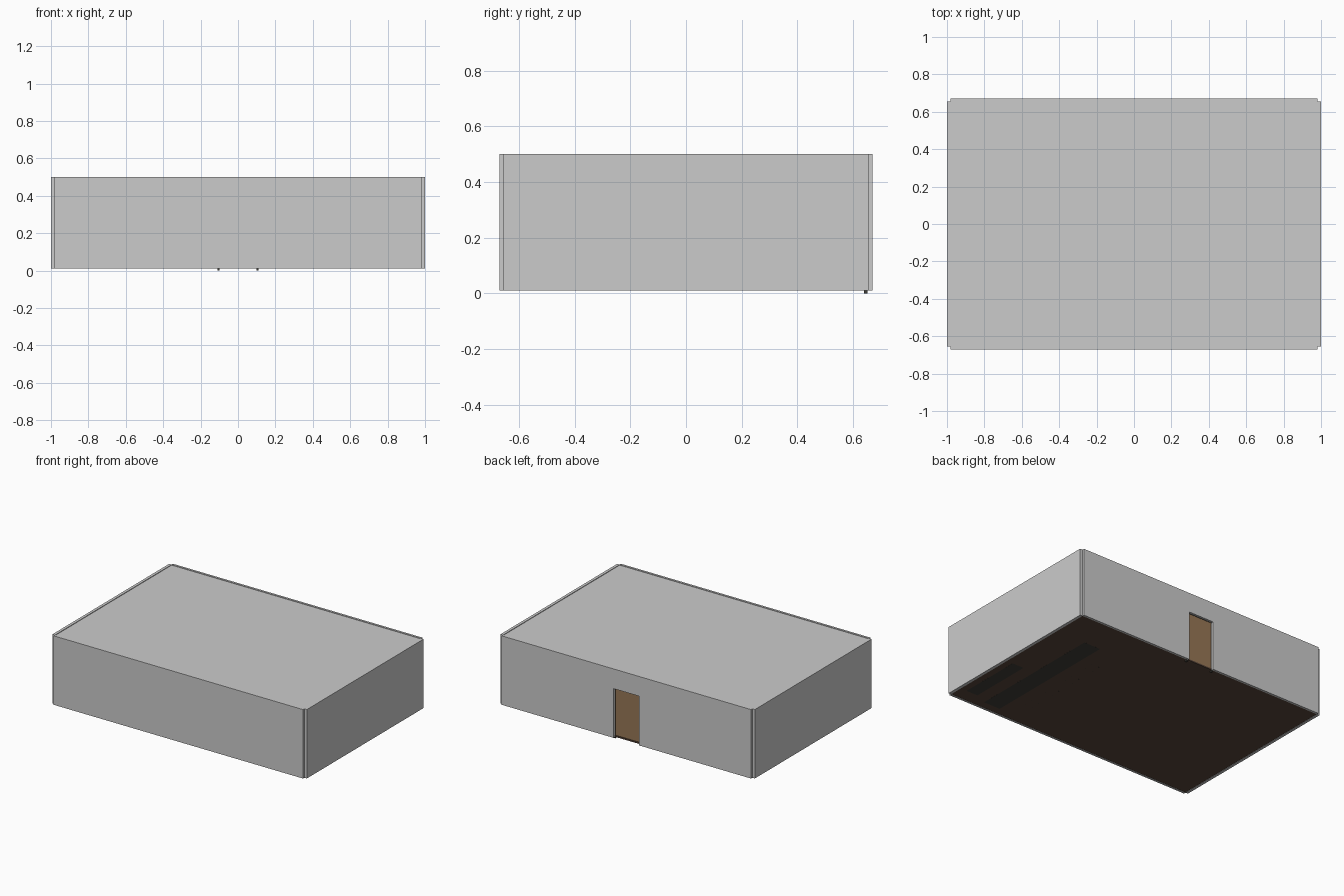
import bpy
import bmesh

if "Cube" in bpy.data.objects:
    bpy.data.objects.remove(bpy.data.objects["Cube"])


def material(name, rgb):
    m = bpy.data.materials.new(name)
    m.diffuse_color = (*rgb, 1)
    m.use_nodes = True
    m.node_tree.nodes["Principled BSDF"].inputs["Base Color"].default_value = m.diffuse_color
    return m


def boxes(name, spans, mat=None):
    """One object from boxes given as (x0, x1, y0, y1, z0, z1)."""
    bm = bmesh.new()
    for x0, x1, y0, y1, z0, z1 in spans:
        verts = bmesh.ops.create_cube(bm, size=1)["verts"]
        for v in verts:
            v.co.x = x1 if v.co.x > 0 else x0
            v.co.y = y1 if v.co.y > 0 else y0
            v.co.z = z1 if v.co.z > 0 else z0
    mesh = bpy.data.meshes.new(name)
    bm.to_mesh(mesh)
    bm.free()
    ob = bpy.data.objects.new(name, mesh)
    bpy.context.collection.objects.link(ob)
    if mat:
        mesh.materials.append(mat)
    return ob


door_wood = material("door_wood", (0.31, 0.187, 0.093))
floor_wood = material("floor_wood", (0.10, 0.06, 0.042))
dark = material("dark_wood", (0.05, 0.048, 0.04))

X, Y = 1.0, 0.67            # outer faces
XI, YI = 0.98, 0.655        # inner faces
Z0, Z1 = 0.01, 0.50
DOOR, DOOR_TOP = 0.10, 0.36

# Walls, with notched outer corners
boxes("front_wall", [(-XI, XI, -Y, -YI, Z0, Z1)])
for name, s in (("left_wall", -1), ("right_wall", 1)):
    a, b = sorted((s * XI, s * X))
    boxes(name, [(a, b, -YI, YI, Z0, Z1)])

# Back wall with door opening
back = boxes("back_wall", [(-XI, XI, YI, Y, Z0, Z1)])
cutter = boxes("door_cutter", [(-DOOR, DOOR, 0.6, 0.7, -0.1, DOOR_TOP)])
cutter.hide_render = True
cutter.hide_viewport = True
cut = back.modifiers.new("door_opening", "BOOLEAN")
cut.operation = "DIFFERENCE"
cut.solver = "EXACT"
cut.object = cutter

# Floor and ceiling
boxes("floor", [(-XI, XI, -YI, YI, 0.012, 0.022)], floor_wood)
boxes("ceiling", [(-XI, XI, -YI, YI, 0.48, 0.496)])

# Door panel and its frame, whose posts reach the ground
boxes("door", [(-DOOR, DOOR, 0.638, 0.65, 0.012, DOOR_TOP)], door_wood)
boxes("door_frame", [(s * 0.105 - 0.005, s * 0.105 + 0.005, 0.64, 0.652, 0, DOOR_TOP)
                     for s in (-1, 1)]
      + [(-0.11, 0.11, 0.64, 0.652, DOOR_TOP, DOOR_TOP + 0.01)], dark)

# Counter and cabinet inside, showing on the underside of the floor
boxes("counter", [(0.62, 0.75, -0.6, 0.4, 0.0118, 0.14),
                  (0.60, 0.77, -0.61, 0.41, 0.14, 0.155)], dark)
boxes("cabinet", [(0.84, 0.93, -0.56, -0.1, 0.0118, 0.3)], dark)

# Row of stools in front of the counter
for i in range(4):
    y = -0.42 + i * 0.2
    legs = [(0.5 + dx, 0.506 + dx, y + dy, y + dy + 0.006, 0.0118, 0.1)
            for dx in (-0.03, 0.03) for dy in (-0.03, 0.03)]
    boxes(f"stool_{i + 1}", legs + [(0.46, 0.545, y - 0.04, y + 0.045, 0.1, 0.11)], dark)
